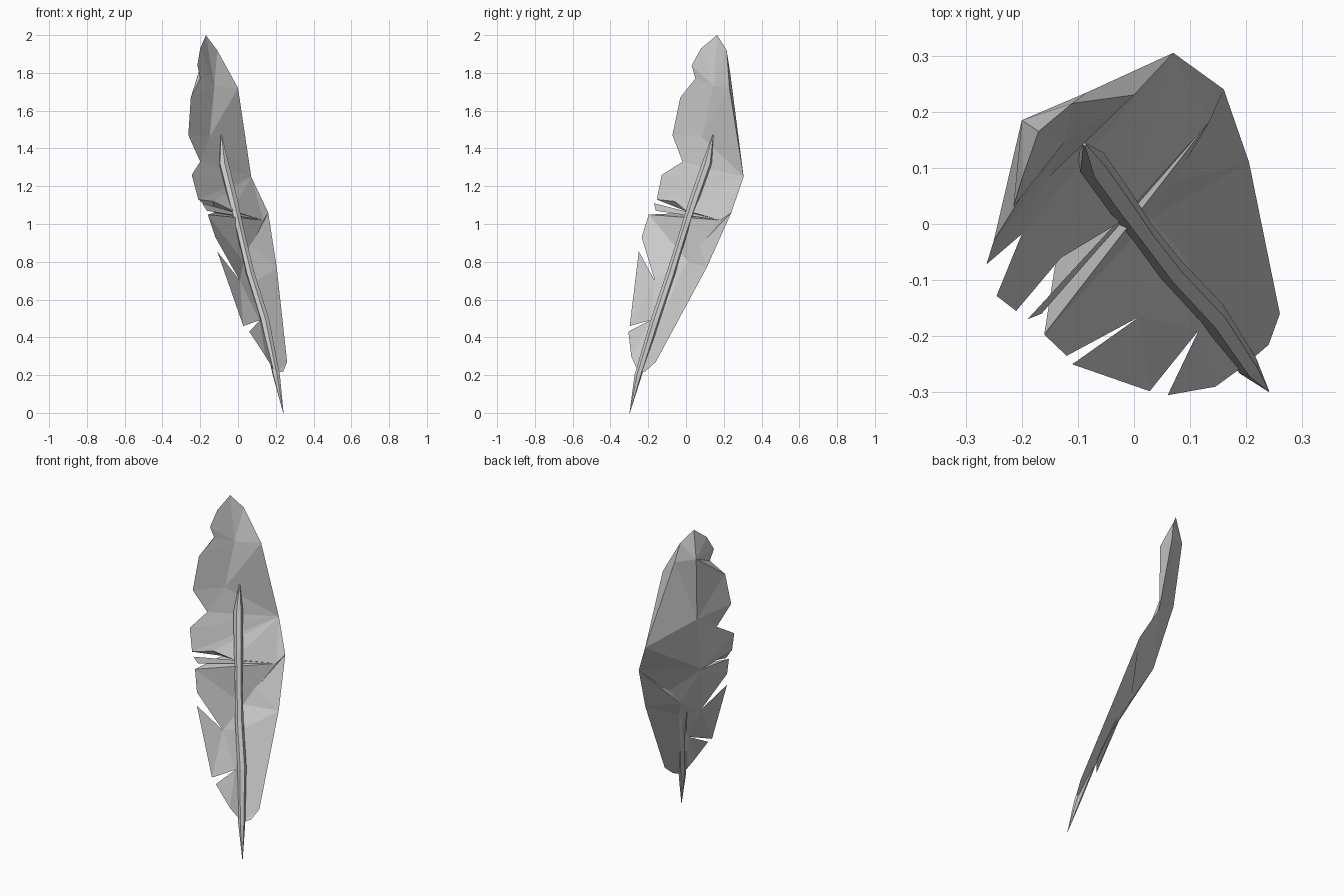
import bpy, bmesh
from mathutils import Vector
from math import cos, sin, tau

if "Cube" in bpy.data.objects:
    bpy.data.objects.remove(bpy.data.objects["Cube"])


def finish(bm, name):
    bmesh.ops.remove_doubles(bm, verts=bm.verts, dist=0.0005)
    bmesh.ops.recalc_face_normals(bm, faces=bm.faces)
    mesh = bpy.data.meshes.new(name)
    bm.to_mesh(mesh)
    bm.free()
    obj = bpy.data.objects.new(name, mesh)
    bpy.context.collection.objects.link(obj)
    return obj


def fan(bm, centre, *rim):
    """Triangles from a centre point to each pair of neighbouring rim points."""
    for p, q in zip(rim, rim[1:]):
        bm.faces.new([bm.verts.new(v) for v in (centre, p, q)])


# Vane landmarks: tip, back ridge, front hollow, long slit end, quill root
tip = (-0.17, 0.165, 2.0)
crest, dent = (-0.20, 0.185, 1.83), (-0.125, 0.145, 1.73)
back_hi, back_mid = (-0.174, 0.14, 1.43), (-0.126, 0.02, 1.06)
back_edge = (-0.085, 0.234, 1.80)
front_hi = (-0.15, 0.085, 1.46)
ridge_low, ridge_end = (0.03, 0.01, 0.80), (0.085, -0.05, 0.69)
slit, root = (0.135, 0.183, 1.02), (0.20, -0.25, 0.21)

# Smooth outer edge
shoulder = (-0.11, 0.215, 1.92)
A, B, C = (0.0, 0.23, 1.72), (0.07, 0.305, 1.25), (0.16, 0.24, 1.06)
side, low_side, low_end = (0.205, 0.11, 0.77), (0.26, -0.16, 0.27), (0.24, -0.215, 0.22)

# Ragged edge of the upper part
top_rim = [tip, (-0.20, 0.08, 1.93), (-0.215, 0.03, 1.84), (-0.20, 0.05, 1.77),
           (-0.25, -0.03, 1.67)]
mid_rim = [top_rim[-1], (-0.263, -0.072, 1.47), (-0.20, -0.018, 1.33)]
low_rim = [mid_rim[-1], (-0.245, -0.128, 1.26), (-0.21, -0.155, 1.13),
           (-0.13, -0.06, 1.12), (-0.03, 0.0, 1.07)]

vane = bmesh.new()
# Upper part, front surface
fan(vane, dent, *top_rim, front_hi, A, shoulder, tip)
fan(vane, front_hi, *mid_rim, B, A)
fan(vane, B, *low_rim, slit, C)

# Upper part, back hull
fan(vane, crest, *top_rim, back_hi, back_edge, shoulder, tip)
fan(vane, back_hi, *mid_rim, back_mid, B, back_edge)
fan(vane, A, B, back_edge, shoulder)
fan(vane, back_mid, *low_rim, slit)
fan(vane, back_mid, B, C, side, ridge_low)

# Thin stray barb in the slit
fan(vane, slit, (-0.19, -0.17, 1.11), (-0.165, -0.16, 1.07))

# Middle barb panel, front and back
notch = (0.01, -0.165, 0.70)
mid_panel = [slit, (-0.16, -0.197, 1.05), (-0.12, -0.235, 0.93), notch]
fan(vane, ridge_low, C, slit)
fan(vane, ridge_low, *mid_panel, ridge_end, side, C)
fan(vane, back_mid, *mid_panel, ridge_low)

# Lower barb panels
notch2 = (0.115, -0.19, 0.49)
fan(vane, ridge_end, side, low_side, root)
fan(vane, root, low_side, low_end)
fan(vane, notch, (-0.11, -0.25, 0.855), (0.028, -0.298, 0.46), notch2, ridge_end)
fan(vane, notch2, (0.06, -0.305, 0.43), (0.145, -0.29, 0.30), root, ridge_end)
finish(vane, "feather_vane")

# Shaft: tapered six-sided tube (x, y, z, radius)
path = [(0.24, -0.298, 0.0, 0.001), (0.203, -0.253, 0.20, 0.020), (0.14, -0.16, 0.50, 0.025),
        (0.065, -0.08, 0.74, 0.024), (0.015, -0.015, 0.95, 0.022), (-0.025, 0.04, 1.12, 0.026),
        (-0.075, 0.11, 1.32, 0.027), (-0.088, 0.142, 1.47, 0.003)]
shaft = bmesh.new()
wide, deep = Vector((0.76, 0.65, 0)), Vector((0.65, -0.76, 0))
rings = []
for x, y, z, r in path:
    rings.append([shaft.verts.new(Vector((x, y, z)) + wide * r * cos(tau * k / 6)
                                  + deep * r * sin(tau * k / 6)) for k in range(6)])
for lo, hi in zip(rings, rings[1:]):
    for k in range(6):
        n = (k + 1) % 6
        shaft.faces.new((lo[k], lo[n], hi[n], hi[k]))
shaft.faces.new(rings[0][::-1])
shaft.faces.new(rings[-1])
finish(shaft, "feather_shaft")
